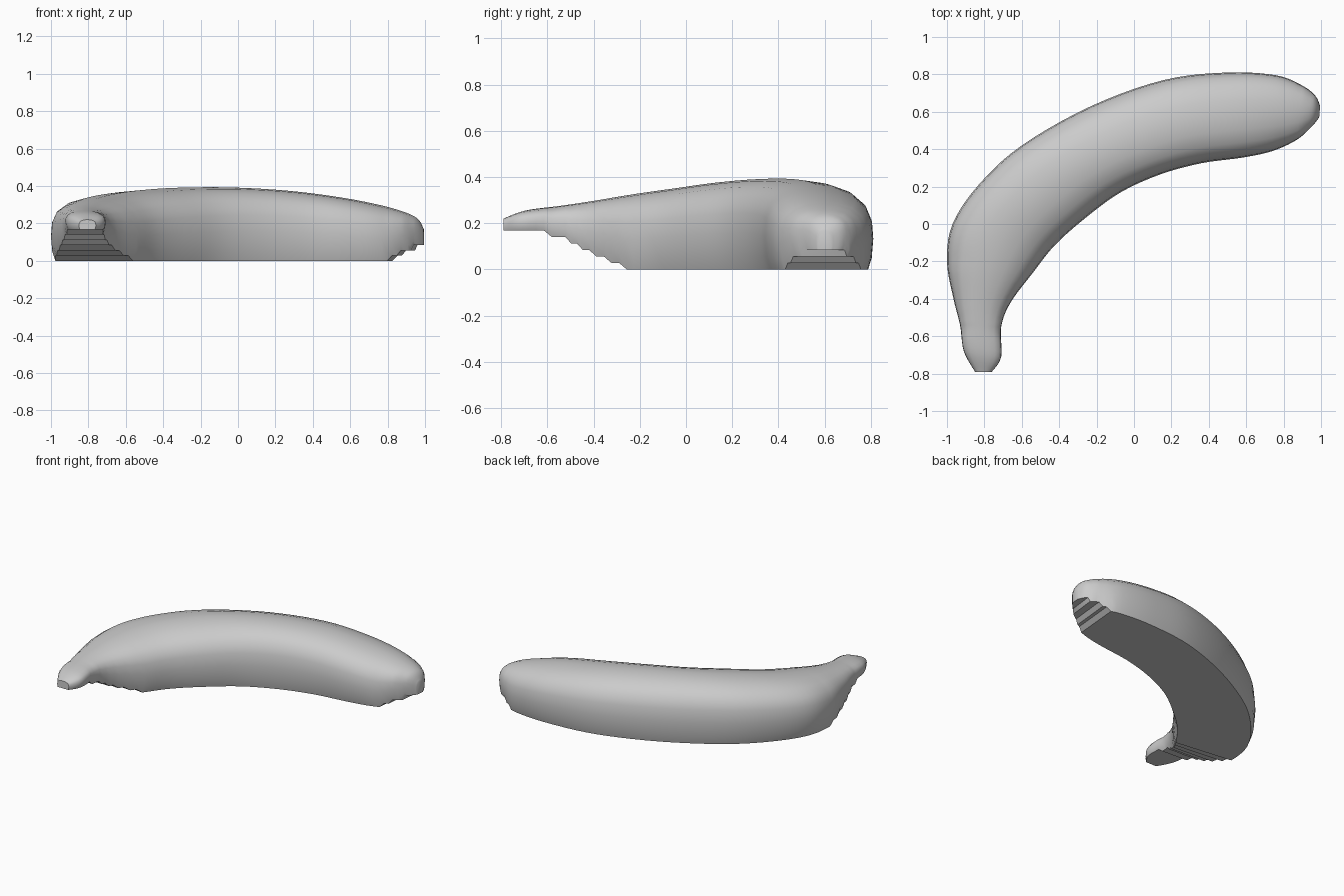
import bpy, bmesh, math
from mathutils import Vector

cube = bpy.data.objects.get("Cube")
if cube:
    bpy.data.objects.remove(cube)

grey = bpy.data.materials.new("plain_grey")
grey.use_nodes = True
colour = (0.6, 0.6, 0.6, 1)
grey.diffuse_color = colour
grey.node_tree.nodes["Principled BSDF"].inputs["Base Color"].default_value = colour

# Stations from stem to tip: outer edge x, y, inner edge x, y, underside z, top z
stations = [
    (-.85, -.79, -.76, -.79, .18, .22), (-.91, -.68, -.71, -.71, .17, .255),
    (-.93, -.54, -.71, -.55, .15, .275), (-.965, -.4, -.66, -.42, .09, .295),
    (-1, -.2, -.54, -.26, .015, .325), (-.97, 0, -.42, -.11, 0, .35),
    (-.83, .21, -.25, .04, 0, .375), (-.6, .42, -.07, .17, 0, .39),
    (-.23, .63, .14, .265, 0, .392), (.16, .77, .36, .325, 0, .375),
    (.5, .81, .58, .355, 0, .34), (.76, .795, .74, .39, 0, .3),
    (.9, .74, .87, .45, .05, .262), (.97, .685, .95, .52, .085, .225),
    (.995, .63, .99, .57, .1, .17),
]
# Half cross-section from the flat underside to the crown
half = [(.9, 0), (.97, .15), (1, .4), (.975, .62), (.87, .79), (.65, .91), (.35, .975)]
section = half + [(0, 1)] + [(-u, v) for u, v in reversed(half)]


def spline(a, b, c, d, t):
    return .5 * (2 * b + (c - a) * t + (2 * a - 5 * b + 4 * c - d) * t * t
                 + (3 * b - a - 3 * c + d) * t ** 3)


def station_at(i, t):
    last = len(stations) - 1
    rows = [stations[min(max(k, 0), last)] for k in range(i - 1, i + 3)]
    return [spline(*vals, t) for vals in zip(*rows)]


# Fruit body: section swept along the stations, with a terraced underside
bm = bmesh.new()
steps, rings = 5, []
samples = [station_at(i, s / steps) for i in range(len(stations) - 1) for s in range(steps)]
samples.append(stations[-1])
for ox, oy, ix, iy, low, high in samples:
    outer, inner = Vector((ox, oy, 0)), Vector((ix, iy, 0))
    mid, reach = (outer + inner) / 2, (outer - inner) / 2
    low = max(0, math.floor(low / .028 + .3) * .028)
    rings.append([bm.verts.new(mid + reach * u + Vector((0, 0, low + (high - low) * v)))
                  for u, v in section])
n = len(section)
for a, b in zip(rings, rings[1:]):
    for k in range(n):
        j = (k + 1) % n
        bm.faces.new((a[k], a[j], b[j], b[k]))
bm.faces.new(rings[0])
bm.faces.new(rings[-1])
bmesh.ops.recalc_face_normals(bm, faces=bm.faces)

mesh = bpy.data.meshes.new("fruit_body")
bm.to_mesh(mesh)
bm.free()
mesh.materials.append(grey)
body = bpy.data.objects.new("fruit_body", mesh)
bpy.context.collection.objects.link(body)
bpy.context.view_layer.objects.active = body
body.select_set(True)
bpy.ops.object.shade_smooth_by_angle(angle=math.radians(35))
